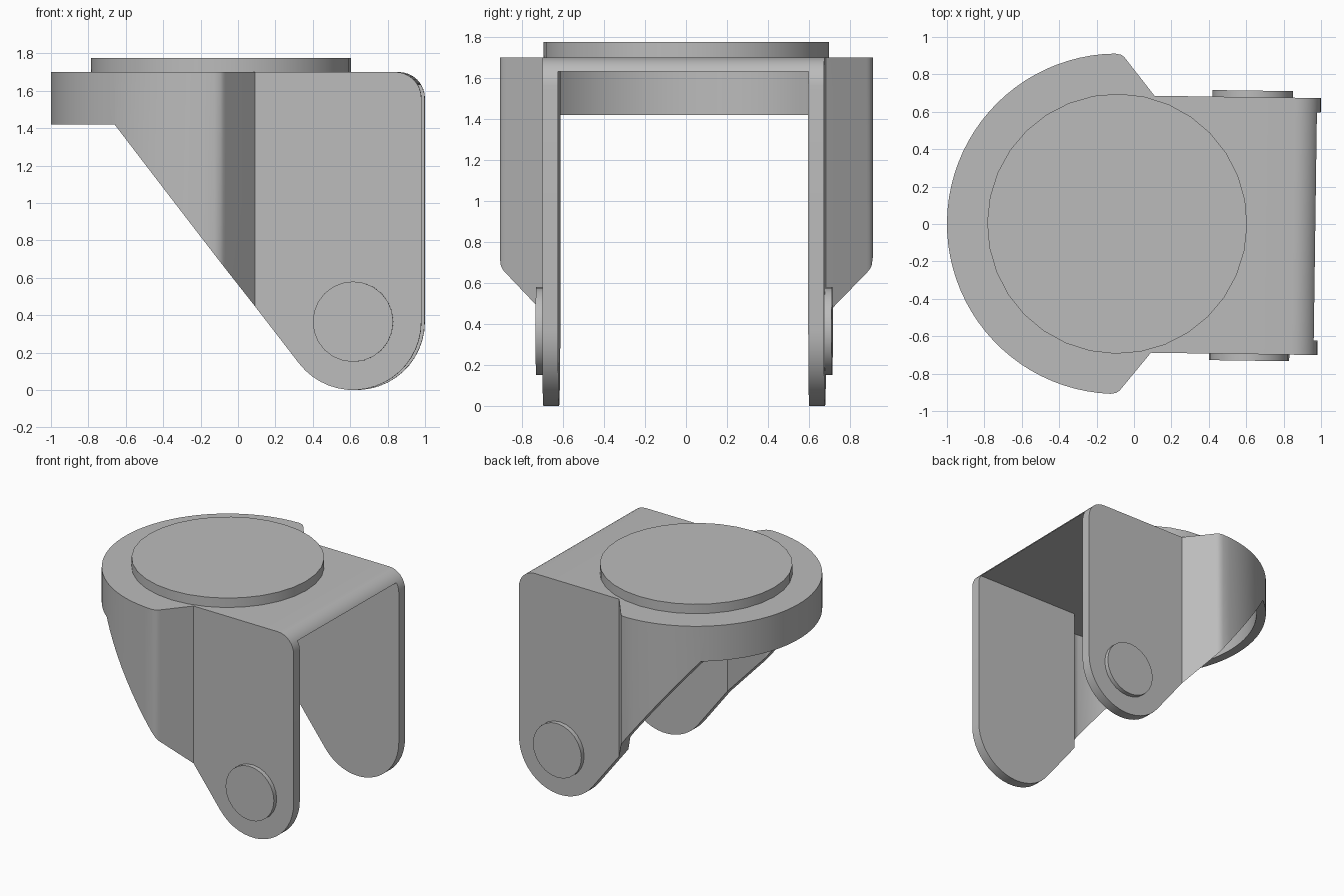
import bpy, bmesh, math
from mathutils import Matrix, Vector

if "Cube" in bpy.data.objects:
    bpy.data.objects.remove(bpy.data.objects["Cube"])

steel = bpy.data.materials.new("grey steel")
steel.use_nodes = True
steel.diffuse_color = (0.5, 0.5, 0.5, 1)
steel.node_tree.nodes["Principled BSDF"].inputs["Base Color"].default_value = (0.5, 0.5, 0.5, 1)

TURN = Matrix.Rotation(-0.014, 4, "Z")   # the whole fork is turned very slightly


def arc(cx, cy, r, start, end, steps):
    angles = [math.radians(start + (end - start) * i / steps) for i in range(steps + 1)]
    return [(cx + r * math.cos(a), cy + r * math.sin(a)) for a in angles]


def prism(name, outline, low, high, axis="Z"):
    """Extrude an outline along z (points are x, y) or along y (points are x, z)."""
    place = (lambda p, d: (p[0], p[1], d)) if axis == "Z" else (lambda p, d: (p[0], d, p[1]))
    bm = bmesh.new()
    face = bm.faces.new([bm.verts.new(place(p, low)) for p in outline])
    grown = bmesh.ops.extrude_face_region(bm, geom=[face])["geom"]
    shift = Vector(place((0, 0), high - low))
    bmesh.ops.translate(bm, vec=shift, verts=[v for v in grown if isinstance(v, bmesh.types.BMVert)])
    bmesh.ops.recalc_face_normals(bm, faces=bm.faces)
    mesh = bpy.data.meshes.new(name)
    bm.to_mesh(mesh)
    bm.free()
    mesh.materials.append(steel)
    obj = bpy.data.objects.new(name, mesh)
    bpy.context.collection.objects.link(obj)
    return obj


def activate(obj):
    bpy.ops.object.select_all(action="DESELECT")
    obj.select_set(True)
    bpy.context.view_layer.objects.active = obj


def cut(obj, tool, operation):
    mod = obj.modifiers.new("cut", "BOOLEAN")
    mod.object, mod.operation, mod.solver = tool, operation, "EXACT"
    activate(obj)
    bpy.ops.object.modifier_apply(modifier=mod.name)
    bpy.data.objects.remove(tool)


def finish(obj):
    obj.data.transform(TURN)
    activate(obj)
    bpy.ops.object.shade_smooth_by_angle(angle=math.radians(30))


def mirrored(half):
    """Close a half outline (y > 0, running from +x to -x) across the x axis."""
    return half + [(x, -y) for x, y in reversed(half) if y > 1e-4]


# Plan outlines: parallel cheeks, flared shoulders and a round back
CX = -0.09
outer = mirrored([(1.1, 0.687), (0.1, 0.687), (-0.055, 0.88), (-0.066, 0.893), (-0.082, 0.904)]
                 + arc(CX, 0, 0.91, 91.5, 180, 22))
inner = mirrored([(1.3, 0.61), (0.072, 0.61), (-0.105, 0.832), (-0.125, 0.839)]
                 + arc(CX, 0, 0.84, 94, 180, 22))

# Side outline: rounded top corner, round axle end, sloping cut up to the skirt
side = ([(-1.2, 1.70)] + arc(0.85, 1.56, 0.14, 90, 0, 8)
        + arc(0.625, 0.365, 0.365, 0, -142.4, 18) + [(-0.65, 1.42), (-1.2, 1.42)])

# Fork: sheet shell open at the bottom and at the wheel end
fork = prism("fork", outer, -0.2, 1.9)
cut(fork, prism("side_cutter", side, -1.2, 1.2, "Y"), "INTERSECT")
cut(fork, prism("cavity_cutter", inner, -0.4, 1.632), "DIFFERENCE")
finish(fork)

# Swivel disc on top
finish(prism("swivel_disc", arc(CX, 0, 0.695, 0, 348.75, 31), 1.69, 1.775))

# Axle caps on both cheeks
for name, sign in (("left_axle_cap", 1), ("right_axle_cap", -1)):
    low, high = sorted((sign * 0.68, sign * 0.722))
    finish(prism(name, arc(0.625, 0.365, 0.215, 0, 345, 23), low, high, "Y"))
